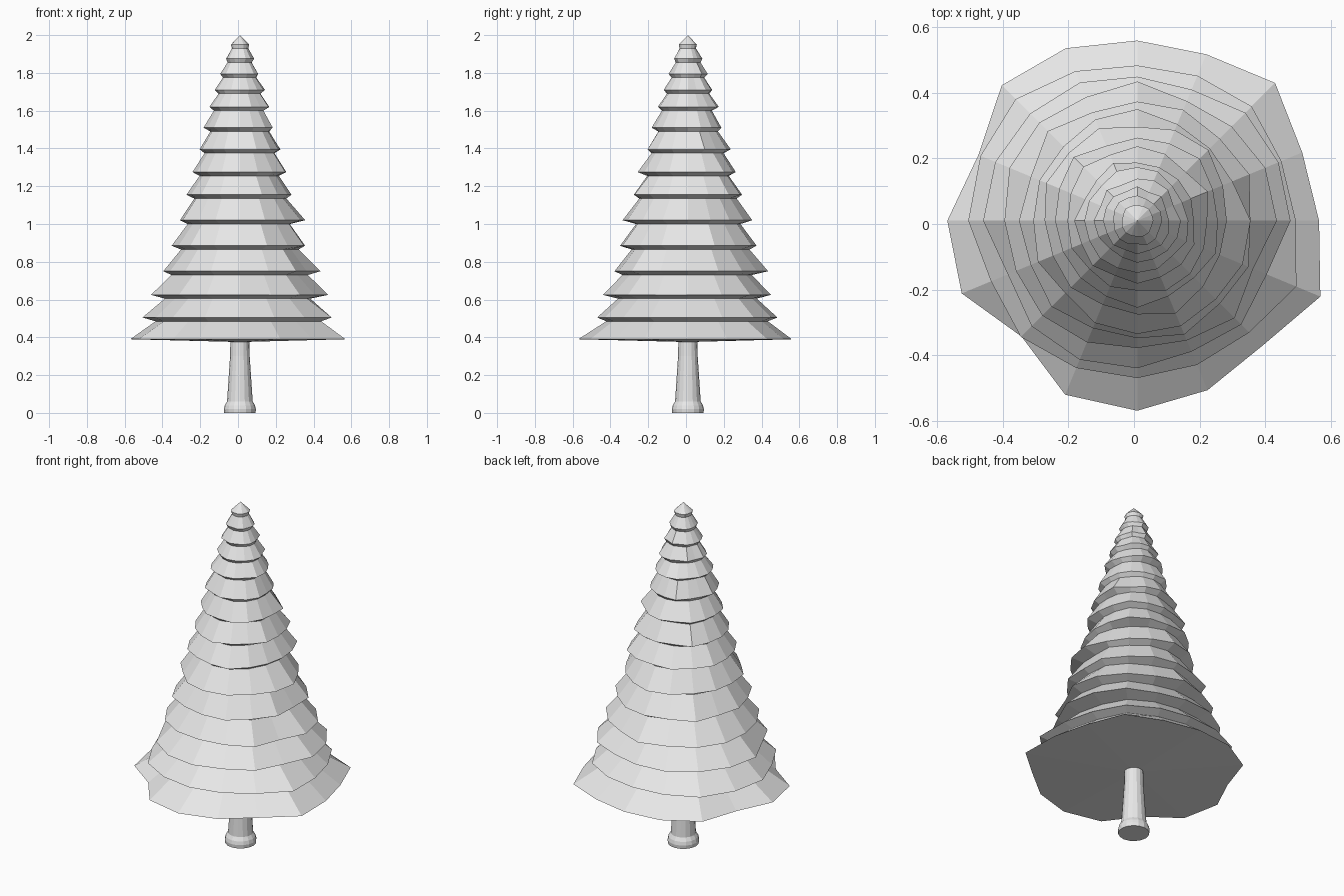
import bpy
import bmesh
import random
from math import cos, sin, tau

if "Cube" in bpy.data.objects:
    bpy.data.objects.remove(bpy.data.objects["Cube"], do_unlink=True)

SIDES = 16
CENTRE = 0.01
rng = random.Random(4)

grey = bpy.data.materials.new("light grey")
grey.use_nodes = True
grey.diffuse_color = (0.8, 0.8, 0.8, 1)
grey.node_tree.nodes["Principled BSDF"].inputs["Base Color"].default_value = (0.8, 0.8, 0.8, 1)


def ring(bm, radii, z):
    return [bm.verts.new((CENTRE + r * cos(tau * i / SIDES),
                          CENTRE + r * sin(tau * i / SIDES), z))
            for i, r in enumerate(radii)]


def bridge(bm, low, high):
    for i in range(SIDES):
        j = (i + 1) % SIDES
        bm.faces.new((low[i], low[j], high[j], high[i]))


def fan(bm, loop, z):
    tip = bm.verts.new((CENTRE, CENTRE, z))
    for i in range(SIDES):
        bm.faces.new((loop[i], loop[(i + 1) % SIDES], tip))


def lathe(name, rings, z_bottom, z_top):
    """Skin a stack of (radii, height) rings and close both ends to a point."""
    bm = bmesh.new()
    loops = [ring(bm, radii, z) for radii, z in rings]
    for low, high in zip(loops, loops[1:]):
        bridge(bm, low, high)
    fan(bm, loops[0][::-1], z_bottom)
    fan(bm, loops[-1], z_top)
    bmesh.ops.recalc_face_normals(bm, faces=bm.faces)
    mesh = bpy.data.meshes.new(name)
    bm.to_mesh(mesh)
    bm.free()
    mesh.materials.append(grey)
    obj = bpy.data.objects.new(name, mesh)
    bpy.context.collection.objects.link(obj)
    return obj


# Branch tiers: rim height and mean rim radius, from bottom to top
tiers = [(0.39, 0.56), (0.505, 0.5), (0.625, 0.45), (0.75, 0.405), (0.885, 0.365),
         (1.02, 0.33), (1.155, 0.29), (1.275, 0.26), (1.395, 0.22), (1.51, 0.183),
         (1.62, 0.156), (1.71, 0.126), (1.795, 0.1), (1.875, 0.076), (1.95, 0.049)]

# Uneven lowest skirt, counter-clockwise from +x
skirt = [0.555, 0.545, 0.595, 0.55, 0.55, 0.57, 0.585, 0.525,
         0.58, 0.58, 0.5, 0.575, 0.58, 0.56, 0.54, 0.605]
rims = [skirt] + [[r * rng.uniform(0.94, 1.06) for _ in range(SIDES)]
                  for _, r in tiers[1:]]

# Foliage: each rim slopes up to a neck tucked under the next rim
rings = []
for n, (z, _) in enumerate(tiers):
    rings.append((rims[n], z))
    if n + 1 < len(tiers):
        taper = 0.77 - 0.2 * (n / 14) ** 3
        neck = [min(a * taper, b * 0.9) for a, b in zip(rims[n], rims[n + 1])]
        rings.append((neck, tiers[n + 1][0] - 0.02))
lathe("foliage", rings, 0.375, 2.0)

# Trunk with a rounded foot
profile = [(0.083, 0), (0.085, 0.02), (0.08, 0.04), (0.068, 0.06),
           (0.062, 0.15), (0.052, 0.3), (0.05, 0.4)]
lathe("trunk", [([r] * SIDES, z) for r, z in profile], 0, 0.4)
